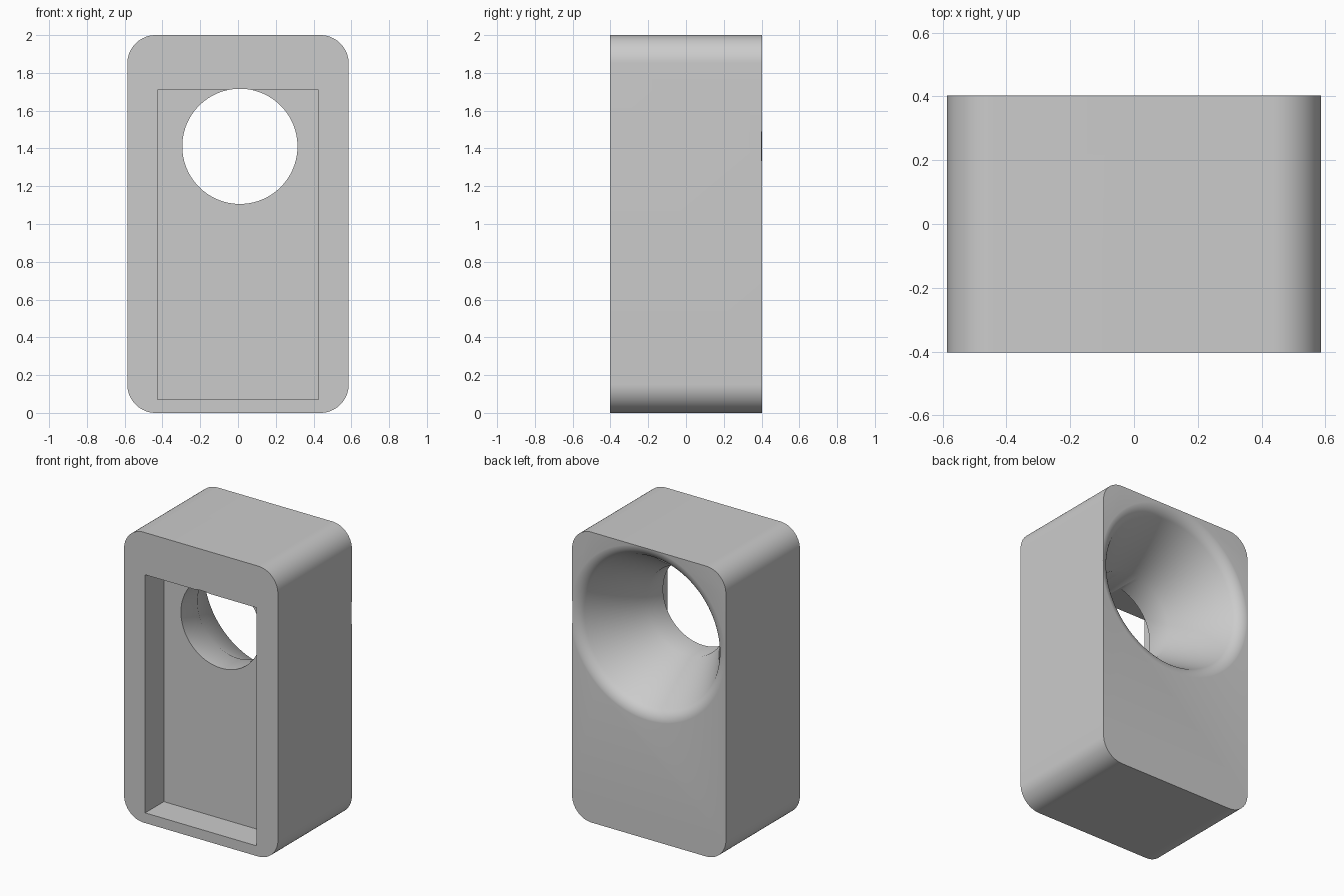
import bpy, bmesh, math
from math import sin, cos, tan, radians, pi

cube = bpy.data.objects.get("Cube")
if cube:
    bpy.data.objects.remove(cube, do_unlink=True)

grey = bpy.data.materials.new("plain grey")
grey.use_nodes = True
colour = (0.6, 0.6, 0.6, 1)
grey.diffuse_color = colour
grey.node_tree.nodes["Principled BSDF"].inputs["Base Color"].default_value = colour

HALF_W, HALF_D, HEIGHT, CORNER = 0.586, 0.403, 2.0, 0.15


def make_object(name, bm):
    bmesh.ops.recalc_face_normals(bm, faces=bm.faces)
    mesh = bpy.data.meshes.new(name)
    bm.to_mesh(mesh)
    bm.free()
    obj = bpy.data.objects.new(name, mesh)
    bpy.context.collection.objects.link(obj)
    mesh.materials.append(grey)
    return obj


def prism(name, outline, y0, y1):
    """Extrude an x-z outline along y."""
    bm = bmesh.new()
    face = bm.faces.new([bm.verts.new((x, y0, z)) for x, z in outline])
    out = bmesh.ops.extrude_face_region(bm, geom=[face])
    verts = [g for g in out["geom"] if isinstance(g, bmesh.types.BMVert)]
    bmesh.ops.translate(bm, verts=verts, vec=(0, y1 - y0, 0))
    return make_object(name, bm)


def lathe(name, profile, cx, cz, steps):
    """Turn a (radius, y) profile about an axis along y, capping both ends."""
    bm = bmesh.new()
    rings = [[bm.verts.new((cx + r * cos(2 * pi * i / steps), y,
                            cz + r * sin(2 * pi * i / steps)))
              for i in range(steps)] for r, y in profile]
    for a, b in zip(rings, rings[1:]):
        for i in range(steps):
            j = (i + 1) % steps
            bm.faces.new((a[i], a[j], b[j], b[i]))
    bm.faces.new(rings[0])
    bm.faces.new(rings[-1])
    return make_object(name, bm)


# Rounded block
outline = []
for k, (sx, sz) in enumerate([(1, 1), (-1, 1), (-1, -1), (1, -1)]):
    for i in range(17):
        a = (k + i / 16) * pi / 2
        outline.append((sx * (HALF_W - CORNER) + CORNER * cos(a),
                        HEIGHT / 2 + sz * (HEIGHT / 2 - CORNER) + CORNER * sin(a)))
body = prism("body", outline, -HALF_D, HALF_D)

# Rectangular front pocket
pocket = prism("pocket_cutter",
               [(-0.425, 0.07), (0.425, 0.07), (0.425, 1.71), (-0.425, 1.71)],
               -0.6, -0.2)

# Round through-hole flaring to a rounded lip at the back
HOLE, THROAT, LIP, FILLET = 0.305, -0.02, 0.603, 0.1
back = HALF_D + 0.0005
low, high = 0.1, 1.2
for _ in range(40):  # cone angle that meets the lip fillet tangentially
    angle = (low + high) / 2
    reach = HOLE + (back - THROAT) * tan(angle) + FILLET * tan((pi / 2 - angle) / 2)
    low, high = (angle, high) if reach < LIP else (low, angle)
profile = [(HOLE, -0.6), (HOLE, THROAT)]
for i in range(13):
    a = angle + (pi / 2 - angle) * i / 12
    profile.append((LIP - FILLET * cos(a), back - FILLET + FILLET * sin(a)))
profile.append((LIP, 0.6))
flare = lathe("flare_cutter", profile, 0.01, 1.411, 96)

# Cut the block
bpy.context.view_layer.objects.active = body
for cutter in (pocket, flare):
    cutter.hide_render = True
    mod = body.modifiers.new("cut", "BOOLEAN")
    mod.operation = "DIFFERENCE"
    mod.solver = "EXACT"
    mod.object = cutter
    bpy.ops.object.modifier_apply(modifier=mod.name)
    bpy.data.objects.remove(cutter, do_unlink=True)

bpy.ops.object.select_all(action="DESELECT")
body.select_set(True)
bpy.ops.object.shade_smooth_by_angle(angle=radians(35))
